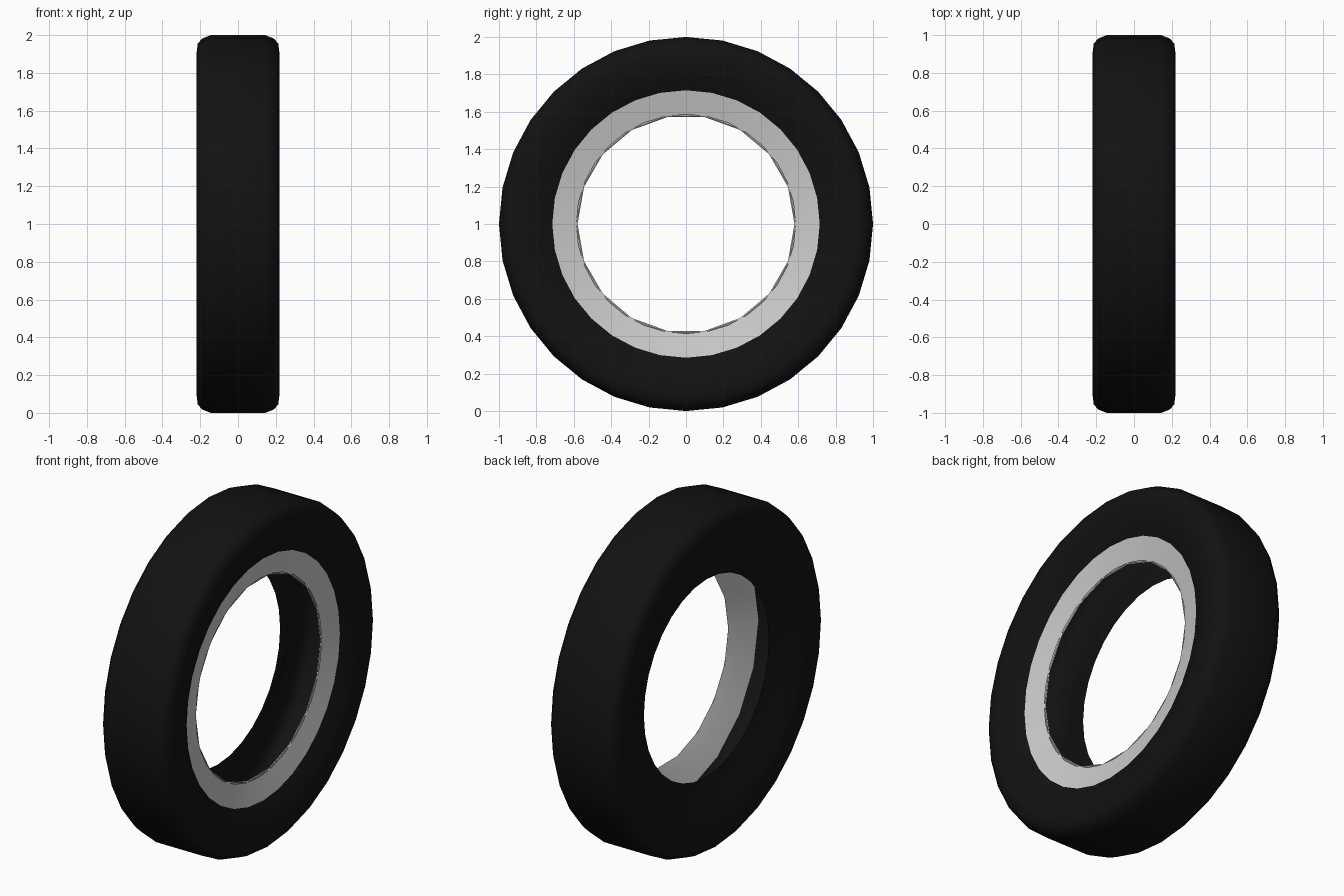
import bpy, math

if "Cube" in bpy.data.objects:
    bpy.data.objects.remove(bpy.data.objects["Cube"])

rubber = bpy.data.materials.new("black_rubber")
rubber.diffuse_color = (0.006, 0.006, 0.006, 1)
rubber.use_nodes = True
rubber.node_tree.nodes["Principled BSDF"].inputs["Base Color"].default_value = rubber.diffuse_color


def lathe(name, profile, sides, start=0.0, mat=None):
    """Spin an open (x, radius) profile around the wheel axis."""
    verts, faces, n = [], [], len(profile)
    for i in range(sides):
        a = start + 2 * math.pi * i / sides
        verts += [(x, r * math.cos(a), 1 + r * math.sin(a)) for x, r in profile]
    for i in range(sides):
        j = (i + 1) % sides
        faces += [(i * n + k, i * n + k + 1, j * n + k + 1, j * n + k) for k in range(n - 1)]
    me = bpy.data.meshes.new(name)
    me.from_pydata(verts, [], faces)
    ob = bpy.data.objects.new(name, me)
    bpy.context.collection.objects.link(ob)
    if mat:
        me.materials.append(mat)
    bpy.ops.object.select_all(action='DESELECT')
    ob.select_set(True)
    bpy.context.view_layer.objects.active = ob
    bpy.ops.object.shade_smooth_by_angle(angle=math.radians(40))
    return ob


# hollow tyre shell: tread, rounded shoulders, sidewalls
half = [(0.145, 1.0), (0.19, 0.982), (0.213, 0.955), (0.22, 0.9), (0.205, 0.8), (0.165, 0.715)]
back = [(-x, r) for x, r in half]
lathe("tyre", [(-0.133, 0.583)] + back[::-1] + half, 32, 0, rubber)

# dished rim ring on the right side
lathe("rim_ring", [(0.165, 0.715), (0.135, 0.586)], 32)

# coarser inner flange behind the ring, open to the hollow tyre
lathe("rim_inner_flange", [(0.134, 0.586), (0.13, 0.58), (0.10, 0.65), (0.06, 0.765)], 18)
